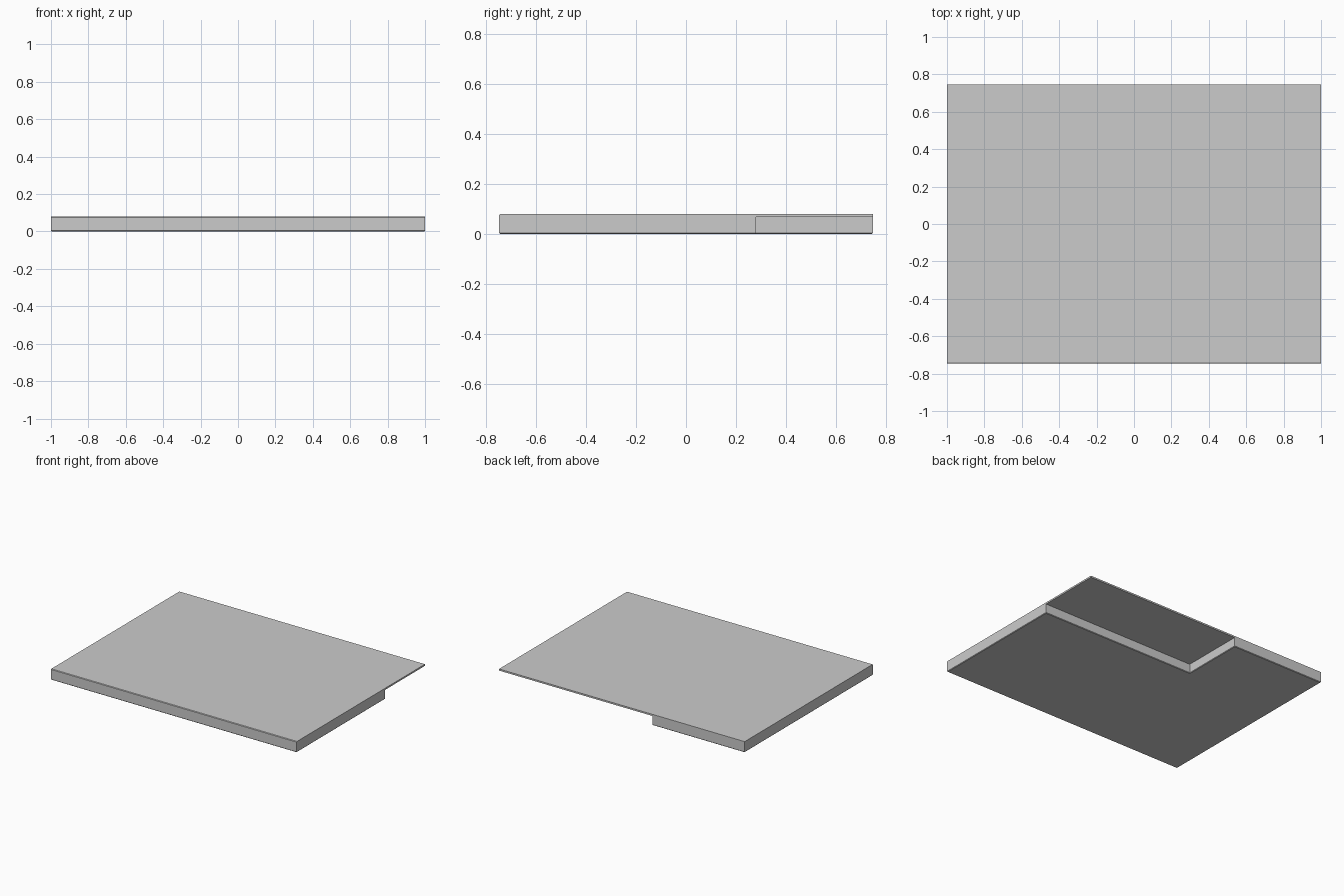
import bpy, bmesh

if "Cube" in bpy.data.objects:
    bpy.data.objects.remove(bpy.data.objects["Cube"])

X, Y = 1.0, 0.746          # half sizes
NX, NY = -0.25, 0.28       # inner corner of the notch
Z_SLAB, Z_TOP = 0.068, 0.08
C = 0.004                  # tiny edge chamfer


def prism(name, outline, z0, z1, chamfer_test):
    bm = bmesh.new()
    face = bm.faces.new([bm.verts.new((x, y, z0)) for x, y in outline])
    ext = bmesh.ops.extrude_face_region(bm, geom=[face], use_keep_orig=True)
    for v in ext["geom"]:
        if isinstance(v, bmesh.types.BMVert):
            v.co.z = z1
    bmesh.ops.recalc_face_normals(bm, faces=bm.faces)
    edges = [e for e in bm.edges if chamfer_test(*[v.co for v in e.verts])]
    bmesh.ops.bevel(bm, geom=edges, offset=C, segments=1, profile=0.5,
                    affect='EDGES')
    mesh = bpy.data.meshes.new(name)
    bm.to_mesh(mesh)
    bm.free()
    obj = bpy.data.objects.new(name, mesh)
    bpy.context.collection.objects.link(obj)
    return obj


# L-shaped base, eased around its underside
prism("base",
      [(-X, -Y), (X, -Y), (X, NY), (NX, NY), (NX, Y), (-X, Y)],
      0, Z_SLAB, lambda a, b: max(a.z, b.z) < 0.001)

# Thin full-size top slab overhanging the notch, eased along the front
prism("top_slab",
      [(-X, -Y), (X, -Y), (X, Y), (-X, Y)],
      Z_SLAB, Z_TOP,
      lambda a, b: min(a.z, b.z) > Z_TOP - 0.001 and max(a.y, b.y) < 0)
